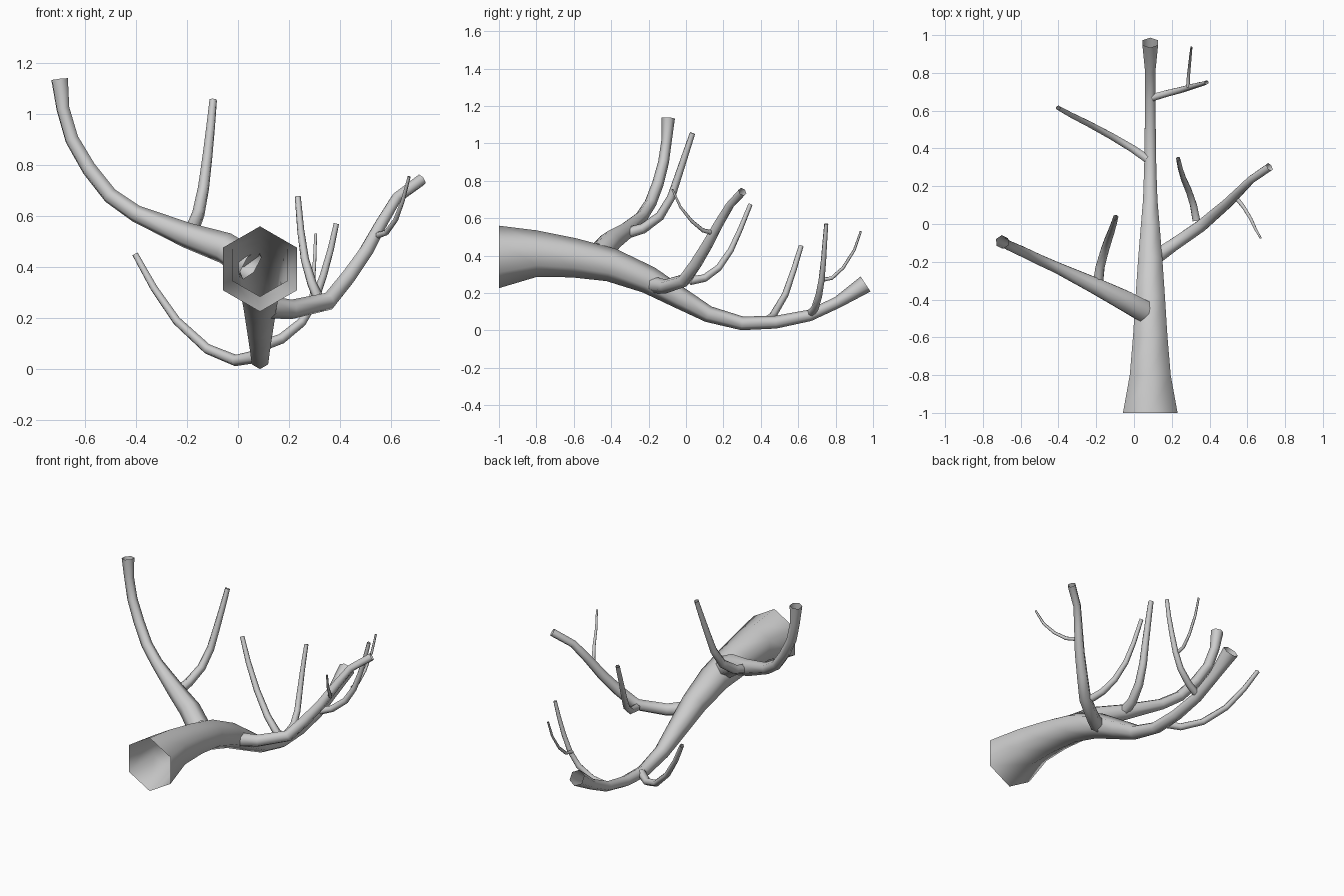
import bpy, bmesh
from math import cos, sin, tau
from mathutils import Vector


def limb(name, pts, sides=6):
    """Open-ended six-sided tube through (x, y, z, radius) points."""
    centres = [Vector(p[:3]) for p in pts]
    heading = centres[-1] - centres[0]
    side = Vector((heading.y, -heading.x, 0)).normalized()
    bm = bmesh.new()
    rings = []
    for i, (c, p) in enumerate(zip(centres, pts)):
        ahead = centres[min(i + 1, len(pts) - 1)]
        behind = centres[max(i - 1, 0)]
        t = (ahead - c).normalized() + (c - behind).normalized()
        t.normalize()
        if name == "trunk" and i == 0:
            t = Vector((0, 1, 0))          # base is cut square
        s = (side - t * side.dot(t)).normalized()
        up = s.cross(t)
        rings.append([bm.verts.new(c + p[3] * (up * cos(tau * k / sides) + s * sin(tau * k / sides)))
                      for k in range(sides)])
    for a, b in zip(rings, rings[1:]):
        for k in range(sides):
            n = (k + 1) % sides
            bm.faces.new((a[k], a[n], b[n], b[k]))
    # outward normals
    f = next(iter(bm.faces))
    f.normal_update()
    if f.normal.dot(f.calc_center_median() - (centres[0] + centres[1]) / 2) < 0:
        bmesh.ops.reverse_faces(bm, faces=bm.faces[:])
    for f in bm.faces:
        f.smooth = True
    me = bpy.data.meshes.new(name)
    bm.to_mesh(me)
    bm.free()
    bpy.context.collection.objects.link(bpy.data.objects.new(name, me))


def taper(points, r0, r1):
    """Add a linearly shrinking radius to path points."""
    n = len(points) - 1
    return [(*p, r0 + (r1 - r0) * i / n) for i, p in enumerate(points)]


# main bough, sagging then rising to a flared tip
X = 0.086
limb("trunk", [(X, y, z, r) for y, z, r in (
    (-1, .393, .167), (-.8, .41, .125), (-.6, .388, .105), (-.4, .35, .09),
    (-.2, .27, .074), (-.03, .172, .058), (.12, .087, .044), (.3, .038, .037),
    (.48, .044, .034), (.66, .08, .031), (.81, .15, .031), (.96, .248, .048))])

# large left branch and its twig
limb("left_branch", [
    (.05, -.46, .41, .066), (-.05, -.405, .475, .062), (-.2, -.33, .525, .05),
    (-.4, -.235, .61, .034), (-.5, -.19, .68, .032), (-.583, -.15, .785, .031),
    (-.65, -.12, .9, .029), (-.685, -.103, 1.02, .028), (-.698, -.095, 1.135, .036)])
limb("left_branch_twig", taper([
    (-.19, -.31, .522), (-.18, -.23, .545), (-.155, -.14, .61), (-.135, -.08, .71),
    (-.12, -.04, .83), (-.107, 0, .95), (-.097, .035, 1.055)], .03, .015))

# slim left branch further out
limb("far_left_branch", taper([
    (.07, .345, .05), (-.01, .4, .035), (-.12, .465, .08), (-.24, .53, .19),
    (-.33, .575, .32), (-.402, .615, .45)], .025, .013))

# large right branch and its twigs
limb("right_branch", [
    (.13, -.165, .243, .044), (.21, -.11, .235, .038), (.355, -.01, .267, .036),
    (.43, .055, .36, .033), (.5, .115, .46, .03), (.56, .175, .57, .026),
    (.62, .235, .67, .023), (.718, .302, .742, .024)])
limb("right_branch_inner_twig", taper([
    (.33, .02, .265), (.315, .1, .28), (.29, .175, .335), (.262, .24, .43),
    (.246, .29, .54), (.234, .345, .675)], .023, .012))
limb("right_branch_outer_twig", taper([
    (.54, .14, .523), (.58, .09, .535), (.617, .03, .585), (.645, -.03, .66),
    (.67, -.073, .755)], .013, .006))

# slim right branch further out and its twig
limb("far_right_branch", taper([
    (.1, .67, .095), (.17, .69, .12), (.25, .71, .185), (.3, .725, .27),
    (.335, .735, .37), (.363, .742, .47), (.385, .75, .57)], .022, .011))
limb("far_right_branch_twig", taper([
    (.285, .725, .27), (.288, .78, .28), (.294, .84, .335), (.3, .9, .43),
    (.304, .935, .53)], .011, .006))
